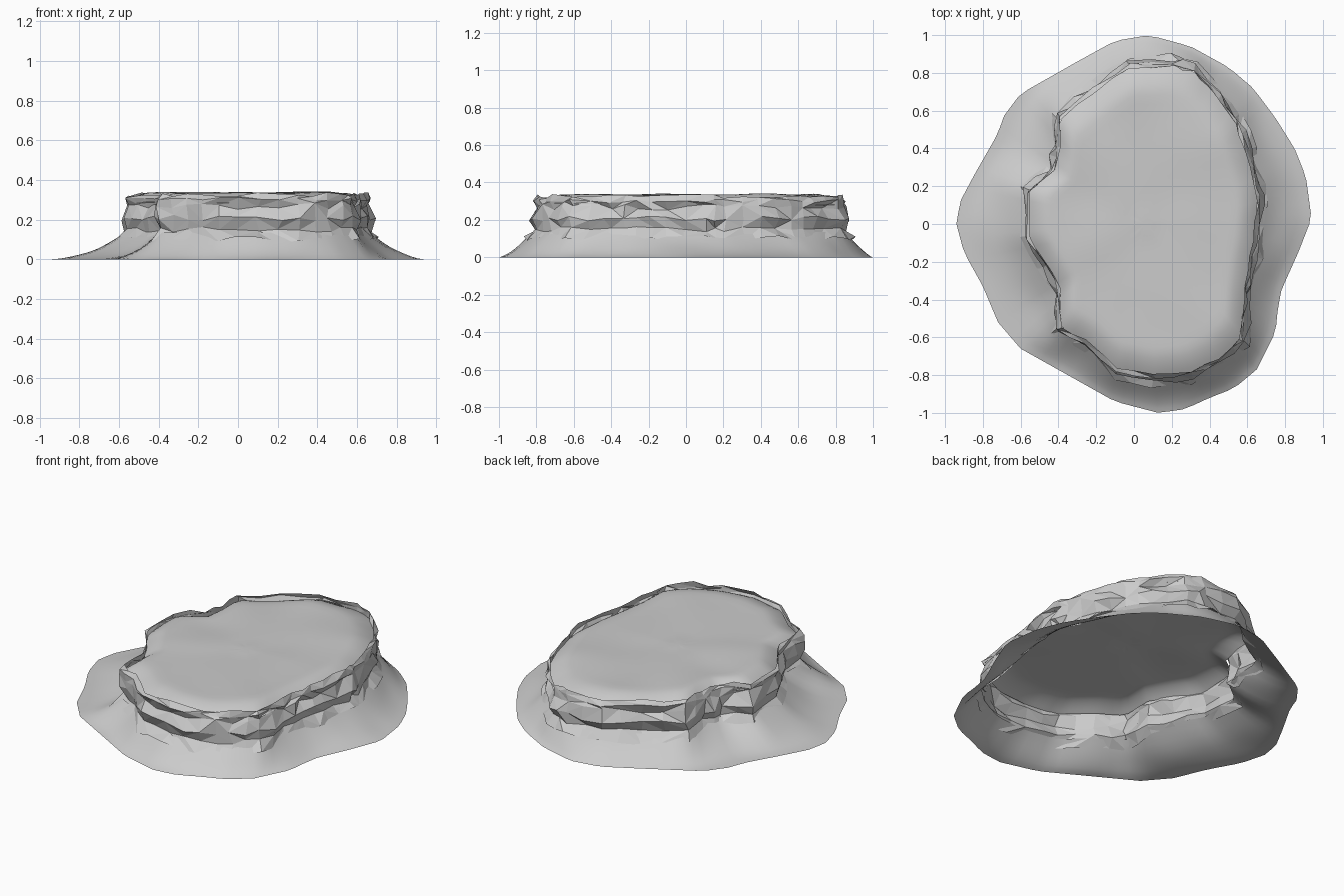
import bpy, bmesh, math, random
from mathutils import Vector, noise

if "Cube" in bpy.data.objects:
    bpy.data.objects.remove(bpy.data.objects["Cube"])

random.seed(11)
CX, CY = 0.06, 0.0

# Outline of the ground edge and of the cliff, read counterclockwise
BASE = [(.94, .03), (.91, .25), (.85, .4), (.75, .56), (.63, .72), (.5, .83), (.3, .94),
        (.08, 1), (-.1, .97), (-.3, .86), (-.6, .69), (-.69, .57), (-.72, .48), (-.84, .27),
        (-.92, .12), (-.94, 0), (-.9, -.15), (-.8, -.33), (-.72, -.52), (-.6, -.66),
        (-.35, -.8), (-.1, -.94), (.13, -1), (.27, -.98), (.4, -.92), (.53, -.87),
        (.65, -.77), (.75, -.57), (.76, -.46), (.78, -.35), (.87, -.15)]
CLIFF = [(.65, .1), (.64, .2), (.59, .38), (.53, .54), (.44, .67), (.32, .8), (.2, .835),
         (-.02, .83), (-.2, .7), (-.39, .555), (-.395, .4), (-.42, .28), (-.55, .18),
         (-.55, -.07), (-.46, -.22), (-.385, -.34), (-.39, -.54), (-.25, -.62), (-.1, -.76),
         (.1, -.8), (.3, -.78), (.45, -.71), (.57, -.6), (.58, -.4), (.6, -.25), (.63, -.1)]


def radius(poly, a):
    """Distance from the centre to the outline in direction a."""
    dx, dy = math.cos(a), math.sin(a)
    best = 0
    for (x1, y1), (x2, y2) in zip(poly, poly[1:] + poly[:1]):
        x, y, ex, ey = x1 - CX, y1 - CY, x2 - x1, y2 - y1
        det = dx * ey - dy * ex
        if abs(det) < 1e-9:
            continue
        t, s = (x * ey - y * ex) / det, (x * dy - y * dx) / det
        if t > 0 and -1e-6 <= s <= 1 + 1e-6:
            best = max(best, t)
    return best


def at(a, r, z):
    return Vector((CX + r * math.cos(a), CY + r * math.sin(a), z))


def loft(name, rings, smooth, centre=None, tris=False):
    """Join closed rings of points, optionally closing the last one to a centre."""
    bm = bmesh.new()
    vr = [[bm.verts.new(p) for p in ring] for ring in rings]
    n = len(vr[0])
    for lo, hi in zip(vr, vr[1:]):
        for i in range(n):
            j = (i + 1) % n
            a, b, c, d = lo[i], lo[j], hi[j], hi[i]
            if not tris:
                bm.faces.new((a, b, c, d))
            elif random.random() < .5:
                bm.faces.new((a, b, c)); bm.faces.new((a, c, d))
            else:
                bm.faces.new((a, b, d)); bm.faces.new((b, c, d))
    if centre is not None:
        c = bm.verts.new(centre)
        for i in range(n):
            bm.faces.new((vr[-1][i], vr[-1][(i + 1) % n], c))
    for f in bm.faces:
        f.smooth = smooth
    me = bpy.data.meshes.new(name)
    bm.to_mesh(me)
    bm.free()
    ob = bpy.data.objects.new(name, me)
    bpy.context.collection.objects.link(ob)
    return ob


# Cliff directions: the corners plus the middle of each span
cliff_ang = []
for (x1, y1), (x2, y2) in zip(CLIFF, CLIFF[1:] + CLIFF[:1]):
    cliff_ang.append(math.atan2(y1 - CY, x1 - CX))
    cliff_ang.append(math.atan2((y1 + y2) / 2 - CY, (x1 + x2) / 2 - CX))

# Faceted cliff band: foot, overhanging ledge, broken rim
levels = [(.10, .058, .012, .015), (.15, .012, .014, .014), (.208, .036, .018, .016),
          (.268, .008, .018, .018), (.302, .016, .014, .012), (.327, .0, .008, .011)]
rings = []
for z, off, jit, zj in levels:
    rings.append([at(a + random.uniform(-.02, .02),
                     radius(CLIFF, a) + off + random.uniform(-jit, jit),
                     z + random.uniform(-zj, zj)) for a in cliff_ang])
loft("cliff_band", rings, False, tris=True)

# Smooth sloping skirt, open underneath; wider stretches sag more
M = 96
ang = [2 * math.pi * i / M for i in range(M)]
rings = []
for k in range(9):
    t = k / 8
    ring = []
    for a in ang:
        r0, r1 = radius(CLIFF, a) + .02, radius(BASE, a)
        sag = min(2.2, max(1.2, 1.2 + 3.5 * (r1 - r0 - .15)))
        p = at(a, r0 + (r1 - r0) * t, .135 * (1 - t) ** sag)
        p.z += .014 * math.sin(math.pi * t) * noise.noise(p * 4)
        ring.append(p)
    rings.append(ring)
loft("scree_skirt", rings[::-1], True)

# Gently uneven plateau with a wide rolled edge
rings = []
for t in (1.01, .98, .95, .92, .89, .86, .82, .76, .65, .5, .35, .2, .08):
    ring = []
    for a in ang:
        z = .335 - .045 * max(0, (t - .82) / .18) ** 1.7
        p = at(a, radius(CLIFF, a) * t, z)
        p.z += .012 * noise.noise(Vector((p.x * 3.5, p.y * 3.5, 1)))
        ring.append(p)
    rings.append(ring)
loft("plateau_top", rings, True, centre=(CX, CY, .338))
